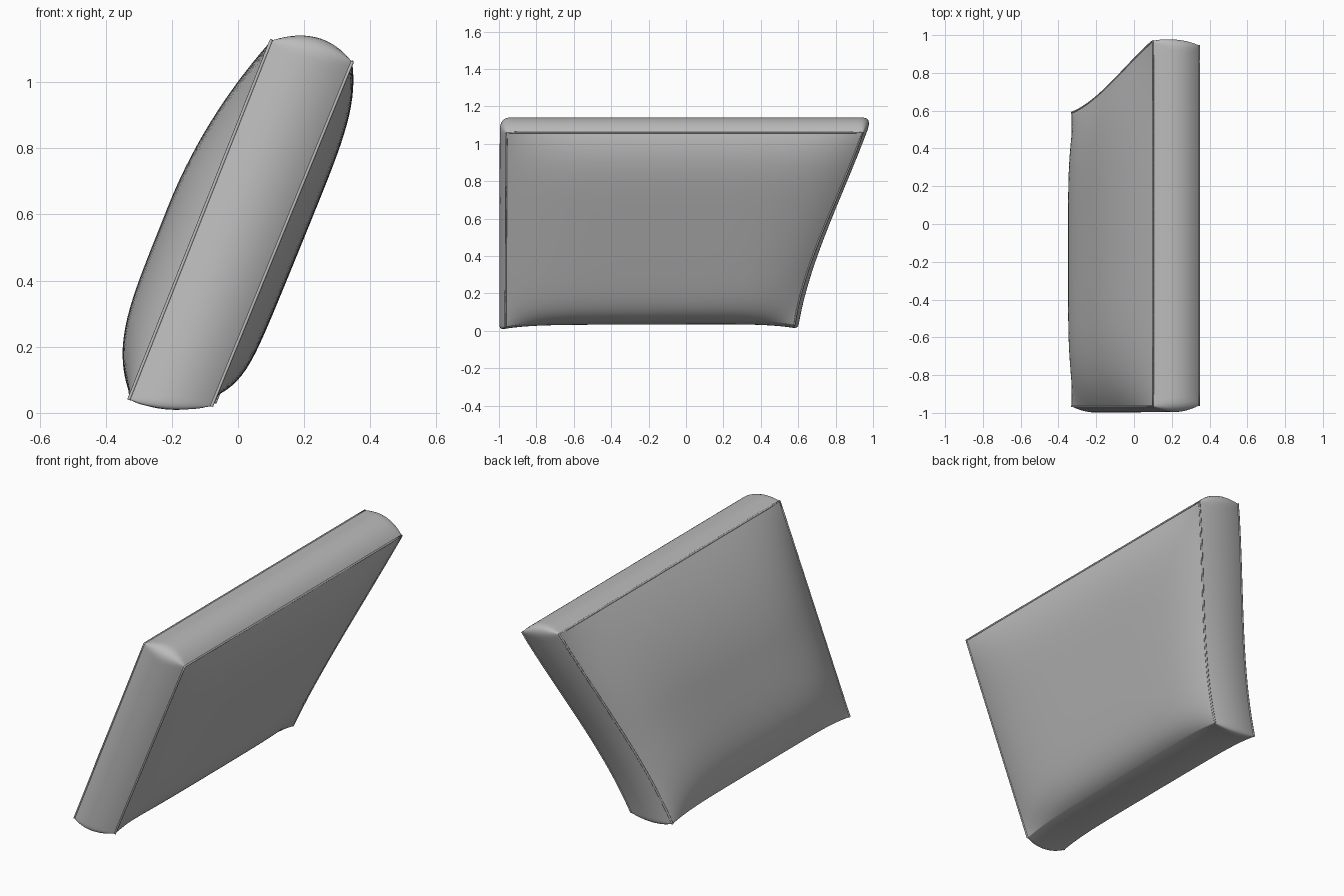
import bpy
import bmesh
import math
from mathutils import Vector

cube = bpy.data.objects.get("Cube")
if cube:
    bpy.data.objects.remove(cube, do_unlink=True)

# One fabric colour
fabric = bpy.data.materials.new("grey fabric")
fabric.use_nodes = True
GREY = (0.5, 0.5, 0.5, 1)
fabric.diffuse_color = GREY
fabric.node_tree.nodes["Principled BSDF"].inputs["Base Color"].default_value = GREY

# Seam corners, keyed by (side, height, depth)
CORNERS = {
    (-1, -1, -1): Vector((-0.33, -0.965, 0.04)),
    (-1, 1, -1): Vector((0.10, -0.965, 1.125)),
    (-1, 1, 1): Vector((0.10, 0.97, 1.125)),
    (-1, -1, 1): Vector((-0.33, 0.59, 0.04)),
    (1, -1, -1): Vector((-0.08, -0.965, 0.02)),
    (1, 1, -1): Vector((0.345, -0.96, 1.06)),
    (1, 1, 1): Vector((0.345, 0.945, 1.06)),
    (1, -1, 1): Vector((-0.07, 0.58, 0.03)),
}
NORMAL = Vector((0.93, 0, -0.37))
LEAN = Vector((0.37, 0, 0.93))


def round_corner(b, c, radius):
    """Round the border band where two of its sides meet."""
    du = radius - (1 - abs(c)) * 0.95
    dv = radius - (1 - abs(b)) * 0.56
    if radius > 0 and du > 0 and dv > 0:
        scale = max(du, dv) / math.hypot(du, dv)
        c = math.copysign(1 - (radius - du * scale) / 0.95, c)
        b = math.copysign(1 - (radius - dv * scale) / 0.56, b)
    return b, c


def cushion_point(a, b, c):
    """Map a point of the unit cube to the padded, leaning shape."""
    arc = 1 - a * a
    side = abs(a) > 0.9999
    if not side:
        b, c = round_corner(b, c, (0.055 if b > 0 else 0.025) * arc)
    p = Vector()
    for (i, j, k), corner in CORNERS.items():
        p += corner * ((1 + i * a) * (1 + j * b) * (1 + k * c) / 8)
    h, d = (b + 1) / 2, (c + 1) / 2
    # Border band swells outwards between the two seams
    p.y += arc * (0.035 * d * (0.4 + 0.6 * h) - 0.033 * (1 - d))
    p += LEAN * (arc * (0.045 * h - 0.025 * (1 - h)))
    # Slanted end dips in low down, underside lifts away from its ends
    p.y -= 0.22 * d ** 4 * h * (1 - h) ** 2
    p.z += 0.025 * (1 - h) ** 6 * (1 - abs(c) ** 6)
    # Pillowed large faces
    if side:
        if a < 0:
            amount, power = 0.105, (2 if b > 0 else 4.5)
        else:
            amount, power = 0.065, (5 if b > 0 else 8)
        p += NORMAL * (a * amount * (1 - abs(b) ** power) * (1 - abs(c) ** 5))
    return p


def spread(t):
    """Crowd the grid lines towards the edges."""
    return 0.15 * t + 0.85 * math.sin(t * math.pi / 2)


# Cushion body
bm = bmesh.new()
bmesh.ops.create_cube(bm, size=2)
bmesh.ops.subdivide_edges(bm, edges=bm.edges[:], cuts=39, use_grid_fill=True)
for face in bm.faces:
    face.smooth = True
for edge in bm.edges:
    u, v = (vert.co for vert in edge.verts)
    on_side = abs(u.x) > 0.999 and abs(v.x) > 0.999
    along_top = u.z > 0.999 and v.z > 0.999
    along_end = abs(u.y) > 0.999 and abs(v.y) > 0.999
    edge.smooth = not (on_side and (along_top or along_end))
for vert in bm.verts:
    vert.co = cushion_point(spread(vert.co.x), spread(vert.co.z), spread(vert.co.y))
bmesh.ops.recalc_face_normals(bm, faces=bm.faces)
mesh = bpy.data.meshes.new("cushion")
bm.to_mesh(mesh)
bm.free()
mesh.materials.append(fabric)
bpy.context.collection.objects.link(bpy.data.objects.new("cushion", mesh))


# Thin piping along the seams of both large faces
def add_piping(name, side):
    steps = [-1 + i / 12 for i in range(25)]
    path = [(t, -1) for t in steps]
    path += [(1, t) for t in steps[1:]]
    path += [(-t, 1) for t in steps[1:]]
    curve = bpy.data.curves.new(name, "CURVE")
    curve.dimensions = "3D"
    curve.bevel_depth = 0.005
    curve.bevel_resolution = 2
    curve.use_fill_caps = True
    spline = curve.splines.new("POLY")
    spline.points.add(len(path) - 1)
    for point, (b, c) in zip(spline.points, path):
        point.co = (*cushion_point(side, b, c), 1)
    curve.materials.append(fabric)
    bpy.context.collection.objects.link(bpy.data.objects.new(name, curve))


add_piping("right_seam_piping", -1)
add_piping("left_seam_piping", 1)
